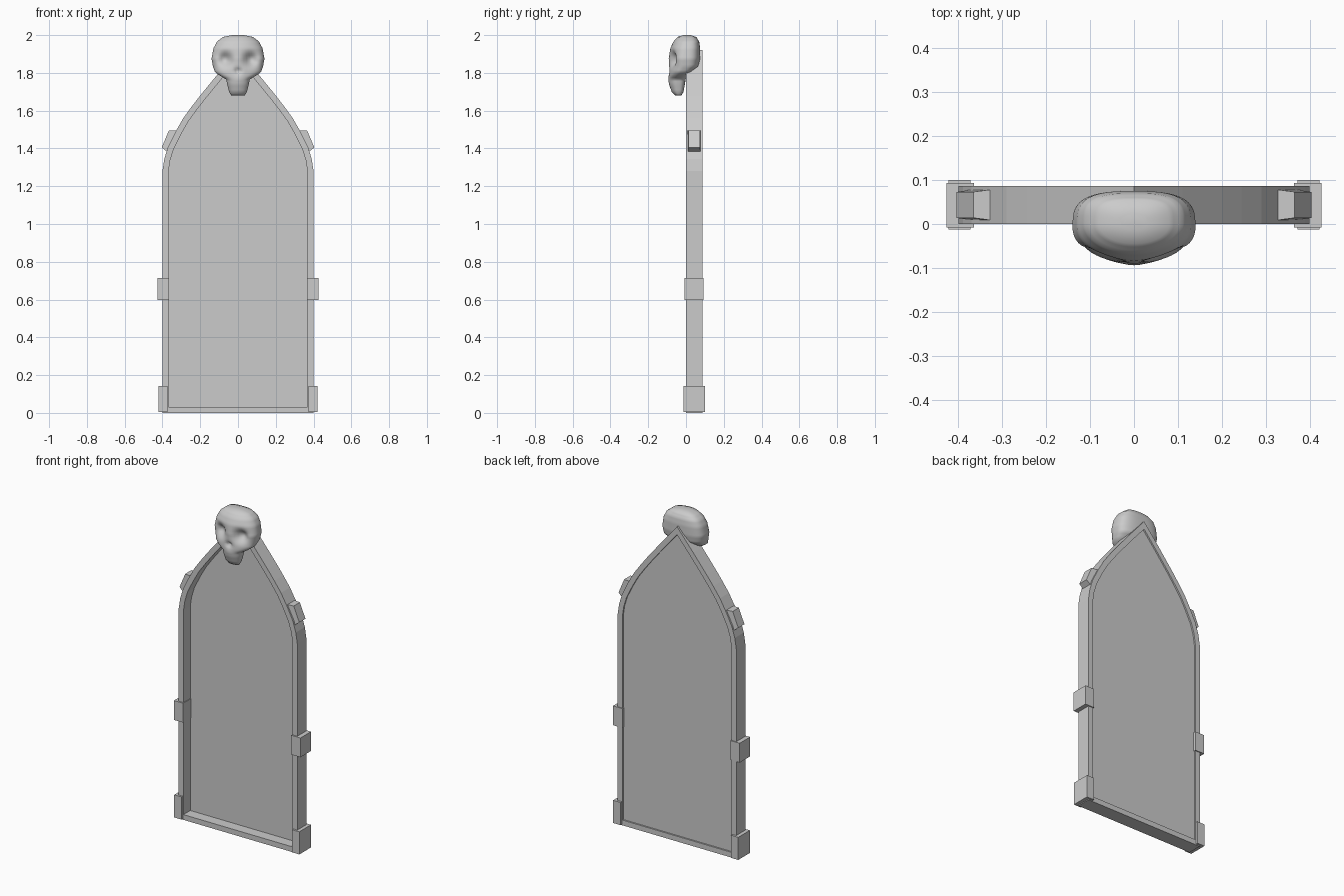
import bpy, bmesh, math
from mathutils import Vector

if "Cube" in bpy.data.objects:
    bpy.data.objects.remove(bpy.data.objects["Cube"])

stone = bpy.data.materials.new("light_grey")
stone.diffuse_color = (0.6, 0.6, 0.6, 1)
stone.use_nodes = True
stone.node_tree.nodes["Principled BSDF"].inputs["Base Color"].default_value = stone.diffuse_color


def make(name, verts, faces, smooth=False):
    me = bpy.data.meshes.new(name)
    me.from_pydata(verts, [], faces)
    bm = bmesh.new()
    bm.from_mesh(me)
    bmesh.ops.recalc_face_normals(bm, faces=bm.faces)
    bm.to_mesh(me)
    bm.free()
    me.materials.append(stone)
    for p in me.polygons:
        p.use_smooth = smooth
    ob = bpy.data.objects.new(name, me)
    bpy.context.collection.objects.link(ob)
    return ob


def offset(loop, d):
    # inward mitred offset of a counter-clockwise outline
    out, n = [], len(loop)
    for i in range(n):
        p = Vector(loop[i])
        a = (p - Vector(loop[i - 1])).normalized()
        b = (Vector(loop[(i + 1) % n]) - p).normalized()
        na, nb = Vector((-a.y, a.x)), Vector((-b.y, b.x))
        q = p + (na + nb) * d / (1 + na.dot(nb))
        out.append((q.x, q.y))
    return out


def prism(name, loop, y0, y1, inset=0.0):
    # profile in x-z extruded along y
    n = len(loop)
    v = [(x, y, z) for y in (y0, y1) for x, z in loop]
    f = [tuple(range(n)), tuple(range(n, 2 * n))]
    f += [(i, (i + 1) % n, (i + 1) % n + n, i + n) for i in range(n)]
    return make(name, v, f)


# pointed arch outline
half = [(0.4, 0), (0.4, 1.28), (0.39, 1.345), (0.37, 1.41), (0.33, 1.49), (0.29, 1.56),
        (0.245, 1.622), (0.2, 1.68), (0.11, 1.79)]
outer = half + [(0, 1.92)] + [(-x, z) for x, z in reversed(half)]
inner = offset(outer, 0.032)
n = len(outer)

# frame: hollow arch with four surfaces around each segment
verts = [(x, y, z) for loop, y in ((outer, 0), (inner, 0), (inner, 0.087), (outer, 0.087)) for x, z in loop]
faces = []
for r in range(4):
    a, b = r * n, ((r + 1) % 4) * n
    for i in range(n):
        j = (i + 1) % n
        faces.append((a + i, a + j, b + j, b + i))
make("arch_frame", verts, faces)

# recessed panel
prism("panel", offset(outer, 0.025), 0.066, 0.078)

# clamps around the frame
for s, side in ((-1, "left"), (1, "right")):
    def rect(x0, x1, z0, z1):
        return [(s * x0, z0), (s * x1, z0), (s * x1, z1), (s * x0, z1)]
    prism("foot_block_" + side, rect(0.372, 0.422, 0.005, 0.143), -0.012, 0.1)
    prism("middle_block_" + side, rect(0.364, 0.427, 0.597, 0.715), -0.008, 0.093)
    # tapered block on the shoulder of the arch
    inn, out = [(0.372, 1.38), (0.328, 1.495)], [(0.404, 1.405), (0.366, 1.495)]
    v = [(s * x, y, z) for x, z in inn for y in (0.009, 0.078)]
    v += [(s * x, y, z) for x, z in out for y in (0.014, 0.073)]
    make("shoulder_block_" + side, v, [(0, 1, 3, 2), (4, 5, 7, 6), (0, 1, 5, 4),
                                       (2, 3, 7, 6), (0, 2, 6, 4), (1, 3, 7, 5)])

# skull: stacked rings (z, half width, front y, back y)
prof = [(2.0, 0.03, -0.015, 0.025), (1.99, 0.08, -0.045, 0.055), (1.965, 0.112, -0.067, 0.07),
        (1.93, 0.13, -0.083, 0.075), (1.875, 0.14, -0.093, 0.075), (1.835, 0.133, -0.09, 0.068),
        (1.805, 0.122, -0.09, 0.035), (1.785, 0.095, -0.092, 0.005), (1.765, 0.062, -0.094, -0.002),
        (1.74, 0.057, -0.09, -0.006), (1.70, 0.047, -0.076, -0.013), (1.68, 0.036, -0.058, -0.025)]
rings = []
for a, b in zip(prof, prof[1:]):
    steps = max(1, round((a[0] - b[0]) / 0.009))
    rings += [[p + (q - p) * k / steps for p, q in zip(a, b)] for k in range(steps)]
rings.append(prof[-1])
SEG = 56
dents = [(-0.067, 1.872, 0.045, 0.042), (0.067, 1.872, 0.045, 0.042), (0, 1.81, 0.018, 0.022)]
verts, faces = [], []
for z, w, yf, yb in rings:
    yc = min(0.0, (yf + yb) / 2)
    for k in range(SEG):
        t = 2 * math.pi * k / SEG
        c, sn = math.cos(t), math.sin(t)
        if sn > 0:      # flattened back
            x = w * math.copysign(abs(c) ** 0.7, c)
            y = yc + (yb - yc) * sn ** 0.6
        else:           # rounded face with sunken eyes and nose
            x, y = w * c, yc + (yc - yf) * sn
            for dx, dz, r, depth in dents:
                d = ((x - dx) ** 2 + (z - dz) ** 2) / r ** 2
                y += depth * math.exp(-1.8 * d) * min(1, -sn * 2)
        verts.append((x, y, z))
m = len(rings)
for i in range(m - 1):
    for k in range(SEG):
        j = (k + 1) % SEG
        faces.append((i * SEG + k, i * SEG + j, (i + 1) * SEG + j, (i + 1) * SEG + k))
faces += [tuple(range(SEG)), tuple(range((m - 1) * SEG, m * SEG))]
make("skull_ornament", verts, faces, True)
